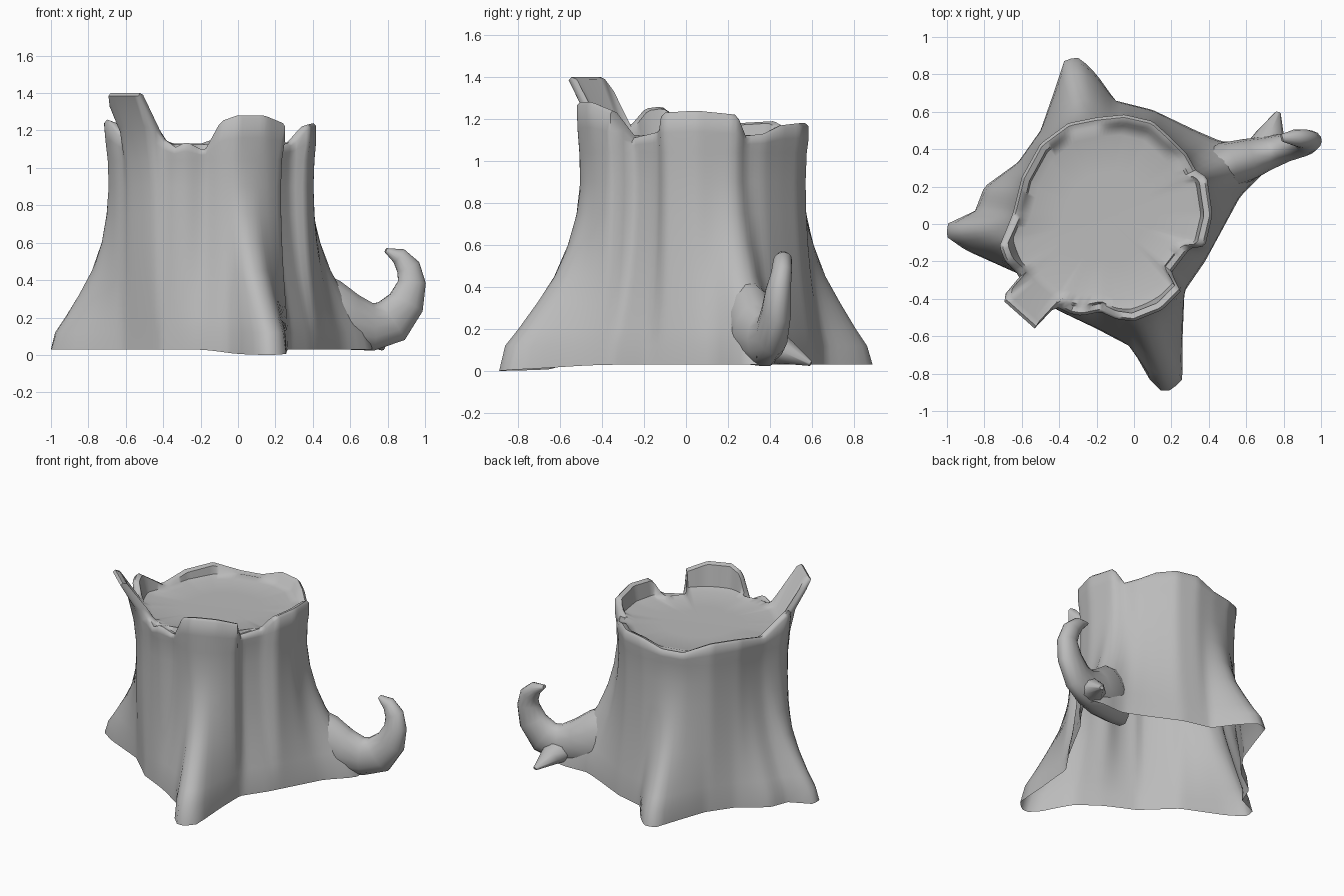
import bpy, bmesh, math
from mathutils import Vector

if "Cube" in bpy.data.objects:
    bpy.data.objects.remove(bpy.data.objects["Cube"], do_unlink=True)

CENTRE = Vector((-0.15, 0.04))
COLUMNS = 144
PLATE_Z = 1.115

bark = bpy.data.materials.new("bark_grey")
bark.use_nodes = True
GREY = (0.5, 0.5, 0.5, 1)
bark.diffuse_color = GREY
bark.node_tree.nodes["Principled BSDF"].inputs["Base Color"].default_value = GREY

# Ground outline: left, front, right and back roots in turn
base_outline = [(-1, 0), (-1, -.07), (-.9, -.14), (-.61, -.27), (-.41, -.46),
                (-.2, -.56), (-.01, -.66), (.06, -.8), (.13, -.89), (.2, -.89),
                (.26, -.83), (.26, -.6), (.27, -.36), (.38, -.2), (.57, .15),
                (.72, .3), (.7, .45), (.47, .44), (.33, .5), (.1, .61),
                (-.1, .66), (-.2, .8), (-.29, .89), (-.37, .88), (-.43, .7),
                (-.5, .5), (-.62, .33), (-.8, .2), (-.85, .07)]

# Broken rim: x, y and height, starting at the left splinter
rim_outline = [(-.72, -.12, 1.26), (-.69, -.2, 1.25), (-.61, -.28, 1.16),
               (-.71, -.4, 1.4), (-.53, -.56, 1.4), (-.42, -.44, 1.17),
               (-.34, -.48, 1.11), (-.28, -.49, 1.14), (-.18, -.47, 1.09),
               (-.09, -.51, 1.25), (0, -.52, 1.28), (.15, -.46, 1.28),
               (.25, -.36, 1.24), (.2, -.26, 1.11), (.3, -.13, 1.14),
               (.38, -.12, 1.23), (.42, .05, 1.24), (.39, .25, 1.22),
               (.33, .29, 1.12), (.28, .38, 1.13), (.2, .46, 1.17),
               (.1, .55, 1.18), (-.05, .585, 1.18), (-.2, .57, 1.13),
               (-.35, .54, 1.13), (-.5, .43, 1.19), (-.6, .25, 1.18),
               (-.65, .05, 1.14)]


def cross(a, b):
    return a.x * b.y - a.y * b.x


def sample(outline, angle):
    """Distance from the centre to the outline, and its height, at an angle."""
    ray = Vector((math.cos(angle), math.sin(angle)))
    for p, q in zip(outline, outline[1:] + outline[:1]):
        a, b = Vector(p[:2]) - CENTRE, Vector(q[:2]) - CENTRE
        if cross(a, ray) >= 0 and cross(ray, b) > 0 and ray.dot(a + b) > 0:
            t = cross(a, ray) / (cross(a, ray) + cross(ray, b))
            height = p[2] * (1 - t) + q[2] * t if len(p) > 2 else 0
            return a.lerp(b, t).length, height
    return 0.55, PLATE_Z


def finish(name, bm):
    bmesh.ops.recalc_face_normals(bm, faces=bm.faces)
    mesh = bpy.data.meshes.new(name)
    bm.to_mesh(mesh)
    bm.free()
    mesh.materials.append(bark)
    obj = bpy.data.objects.new(name, mesh)
    bpy.context.collection.objects.link(obj)
    bpy.ops.object.select_all(action='DESELECT')
    obj.select_set(True)
    bpy.context.view_layer.objects.active = obj
    bpy.ops.object.shade_smooth_by_angle(angle=math.radians(55))


def skin(bm, rings):
    """Join matching closed rings of points with quads."""
    rows = [[bm.verts.new(p) for p in ring] for ring in rings]
    for low, high in zip(rows, rows[1:]):
        for i in range(len(low)):
            j = (i + 1) % len(low)
            bm.faces.new((low[i], low[j], high[j], high[i]))
    return rows


# Stump: flared wall, torn rim, inner lip and cut face in one skin
flare = [(.12, .98), (.2, .8), (.32, .57), (.45, .34), (.6, .17), (.75, .06), (.9, 0)]
columns = []
for i in range(COLUMNS):
    angle = 2 * math.pi * i / COLUMNS
    base, _ = sample(base_outline, angle)
    rim, top = sample(rim_outline, angle)
    trunk = min(rim, .575)
    mid = trunk * .97
    foot = .03 - .03 * max(0, math.cos(angle + 1.25)) ** 30
    path = [(base, foot)]
    path += [(mid + (base - mid) * f, z) for z, f in flare]
    path += [(trunk * .985, 1.04), (trunk + (rim - trunk) * .3, (1.04 + top) / 2),
             (rim, top - .015), (rim - .015, top), (rim - .045, top - .01),
             (trunk * .89, PLATE_Z + .01), (trunk * .8, PLATE_Z - .005),
             (trunk * .45, PLATE_Z - .01)]
    columns.append([(CENTRE.x + r * math.cos(angle), CENTRE.y + r * math.sin(angle), z)
                    for r, z in path])

bm = bmesh.new()
rows = skin(bm, list(zip(*columns)))
hub = bm.verts.new((CENTRE.x, CENTRE.y, PLATE_Z - .01))
for i in range(COLUMNS):
    bm.faces.new((rows[-1][i], rows[-1][(i + 1) % COLUMNS], hub))
# Soften the wall without moving the ground edge or the rim
wall = [v for row in rows[1:9] for v in row]
for _ in range(2):
    bmesh.ops.smooth_vert(bm, verts=wall, factor=.5, use_axis_x=True, use_axis_y=True)
finish("stump", bm)


def horn(name, path, side, sides=14):
    """Tapered limb: each stop has a position, a half width and a half depth."""
    side = Vector(side).normalized()
    stops = [Vector(p[:3]) for p in path]
    rings = []
    for k, (x, y, z, wide, deep) in enumerate(path):
        tangent = stops[min(k + 1, len(path) - 1)] - stops[max(k - 1, 0)]
        up = tangent.cross(side).normalized()
        turns = [2 * math.pi * n / sides for n in range(sides)]
        rings.append([stops[k] + side * wide * math.cos(a) + up * deep * math.sin(a)
                      for a in turns])
    bm = bmesh.new()
    ends = skin(bm, rings)
    bm.faces.new(ends[-1])
    finish(name, bm)


# Curled root, growing out of the wall and rising to a hooked tip
horn("curled_root", [(.38, .27, .26, .1, .2), (.48, .31, .22, .125, .19),
                     (.6, .34, .175, .115, .155),
                     (.72, .38, .15, .09, .13), (.82, .41, .18, .075, .125),
                     (.9, .43, .28, .07, .1), (.93, .44, .39, .06, .075),
                     (.91, .455, .47, .05, .065), (.86, .46, .53, .045, .045),
                     (.79, .46, .56, .02, .012)], (-.2, 1, 0))

# Small spur behind the curled root
horn("root_spur", [(.7, .38, .13, .12, .1), (.73, .48, .09, .075, .06),
                   (.77, .595, .035, .015, .012)], (1, -.25, 0), 8)
